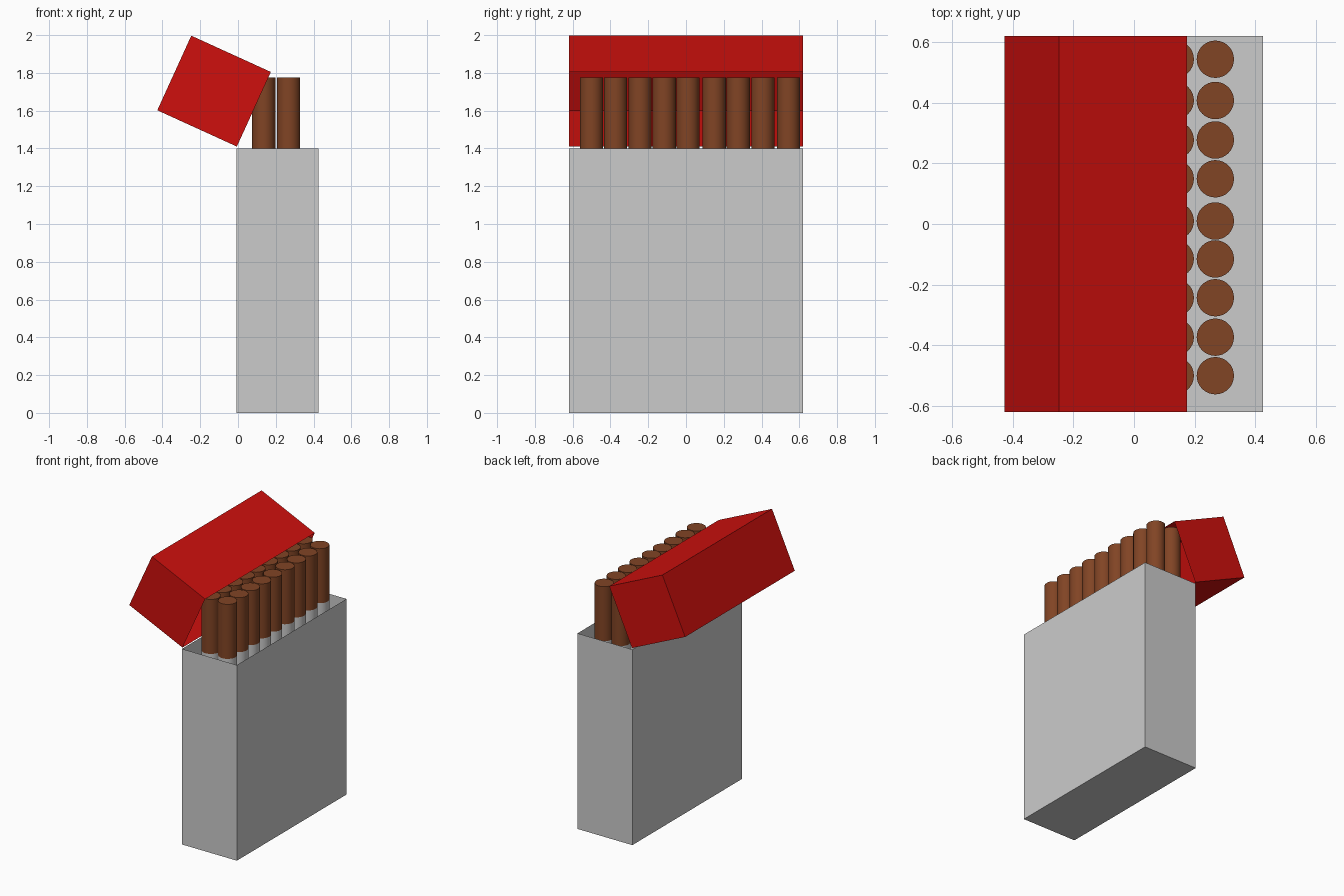
import bpy, bmesh
from math import atan2
from mathutils import Matrix, Vector

if "Cube" in bpy.data.objects:
    bpy.data.objects.remove(bpy.data.objects["Cube"])


def material(name, rgb):
    m = bpy.data.materials.new(name)
    m.diffuse_color = (*rgb, 1)
    m.use_nodes = True
    m.node_tree.nodes["Principled BSDF"].inputs["Base Color"].default_value = m.diffuse_color
    return m


red = material("red_card", (0.62, 0.005, 0.004))
brown = material("brown_filter", (0.22, 0.058, 0.018))


def finish(bm, name, mat=None):
    mesh = bpy.data.meshes.new(name)
    bm.to_mesh(mesh)
    bm.free()
    obj = bpy.data.objects.new(name, mesh)
    bpy.context.collection.objects.link(obj)
    if mat:
        mesh.materials.append(mat)
    return obj


def open_box(name, size, centre, open_dir, mat=None, turn=Matrix()):
    """Thin card box with the face pointing along z * open_dir removed."""
    bm = bmesh.new()
    bmesh.ops.create_cube(bm, size=1, matrix=Matrix.Translation(centre) @ Matrix.Diagonal((*size, 1)))
    bm.normal_update()
    gap = [f for f in bm.faces if f.normal.z * open_dir > 0.9]
    bmesh.ops.delete(bm, geom=gap, context='FACES_ONLY')
    bm.transform(turn)
    return finish(bm, name, mat)


def cylinder(name, x, y, z0, z1, radius, mat=None):
    bm = bmesh.new()
    bmesh.ops.create_cone(bm, cap_ends=True, segments=32, radius1=radius, radius2=radius,
                          depth=z1 - z0, matrix=Matrix.Translation((x, y, (z0 + z1) / 2)))
    obj = finish(bm, name, mat)
    bpy.ops.object.select_all(action='DESELECT')
    obj.select_set(True)
    bpy.context.view_layer.objects.active = obj
    bpy.ops.object.shade_smooth_by_angle()


# Pack body, open at the top
W, D, H = 0.434, 1.24, 1.40
open_box("pack_body", (W, D, H), Vector((0.425 - W / 2, 0, H / 2)), 1)

# Lid, open below, tipped back about its hinge edge
LID_H = 0.463
hinge = Matrix.Translation((-0.006, 0, 1.41))
tilt = Matrix.Rotation(-atan2(0.395, 0.18), 4, 'Y')
open_box("flip_lid", (W, D, LID_H), Vector((W / 2, 0, LID_H / 2)), -1, red, hinge @ tilt)

# Two rows of cigarettes: paper tube with a filter on top
rows_y = (-0.50, -0.373, -0.243, -0.115, 0.01, 0.149, 0.277, 0.407, 0.543)
for row, x in enumerate((0.136, 0.268)):
    for i, y in enumerate(rows_y):
        cylinder(f"paper_tube_{row}_{i}", x, y, 0.03, 1.385, 0.0615)
        cylinder(f"filter_{row}_{i}", x, y, 1.385, 1.775, 0.0615, brown)
